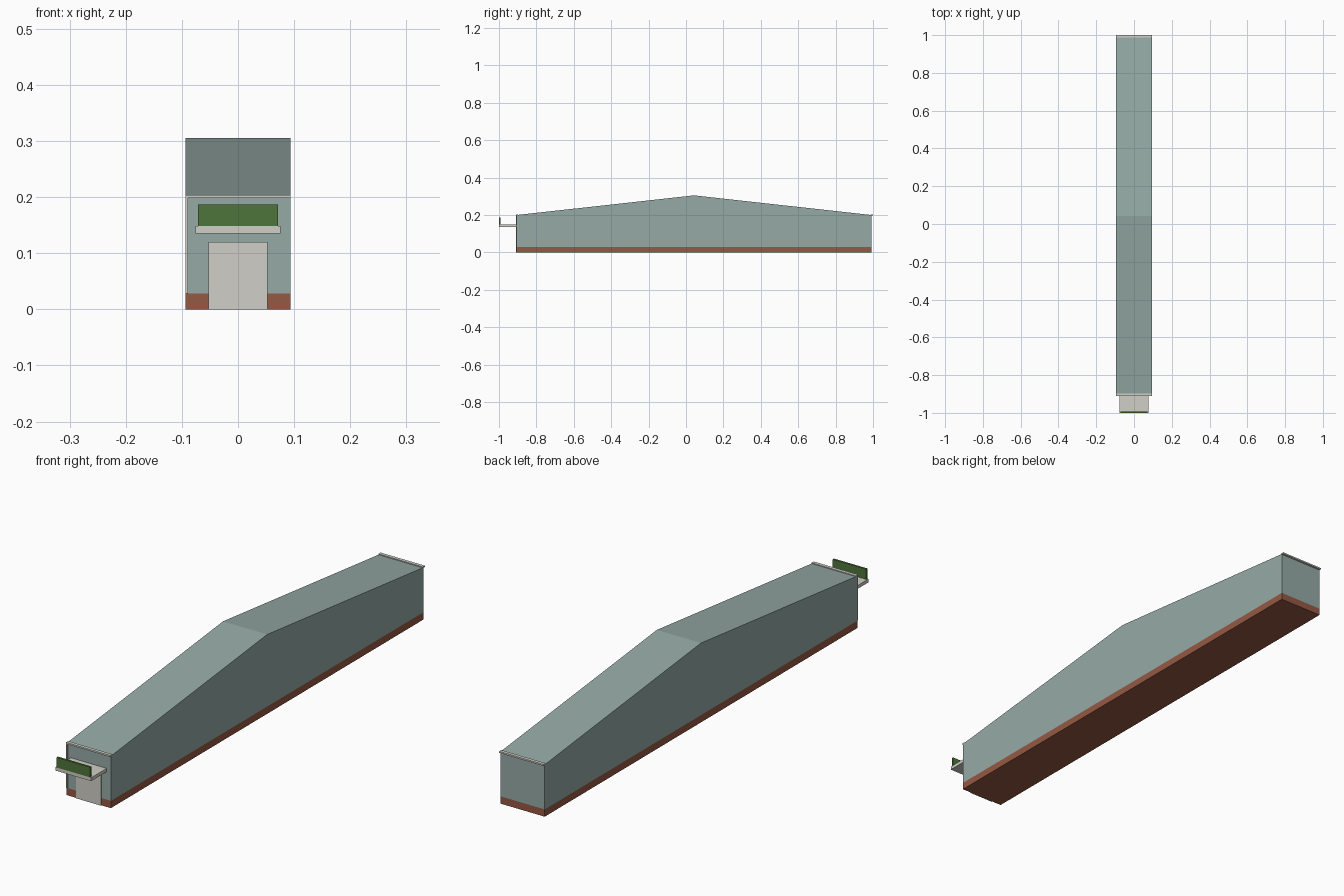
import bpy
import bmesh

if "Cube" in bpy.data.objects:
    bpy.data.objects.remove(bpy.data.objects["Cube"])


def material(name, rgb):
    """Flat colour given as sRGB 0-255, stored linear."""
    m = bpy.data.materials.new(name)
    lin = [((c / 255 + 0.055) / 1.055) ** 2.4 for c in rgb]
    m.diffuse_color = (*lin, 1)
    m.use_nodes = True
    m.node_tree.nodes["Principled BSDF"].inputs["Base Color"].default_value = m.diffuse_color
    return m


CLADDING = material("grey_green_cladding", (149, 170, 166))
BRICK = material("brick_red", (149, 88, 67))
TRIM = material("off_white_trim", (208, 207, 199))
GREEN = material("sign_green", (79, 117, 59))


def extrude_profile(name, profile, x0, x1, mat):
    """Extrude a (y, z) outline along x."""
    bm = bmesh.new()
    face = bm.faces.new([bm.verts.new((x0, y, z)) for y, z in profile])
    res = bmesh.ops.extrude_face_region(bm, geom=[face])
    verts = [v for v in res["geom"] if isinstance(v, bmesh.types.BMVert)]
    bmesh.ops.translate(bm, verts=verts, vec=(x1 - x0, 0, 0))
    bmesh.ops.recalc_face_normals(bm, faces=bm.faces[:])
    mesh = bpy.data.meshes.new(name)
    bm.to_mesh(mesh)
    bm.free()
    mesh.materials.append(mat)
    obj = bpy.data.objects.new(name, mesh)
    bpy.context.collection.objects.link(obj)
    return obj


def box(name, x, y, z, mat):
    return extrude_profile(
        name, [(y[0], z[0]), (y[1], z[0]), (y[1], z[1]), (y[0], z[1])],
        x[0], x[1], mat)


W = 0.094                       # half width
FRONT, BACK = -0.906, 0.992     # end walls
MID = (FRONT + BACK) / 2
PLINTH, EAVE, RIDGE = 0.028, 0.2, 0.305

# Hall with pitched roof on a brick plinth
extrude_profile("hall", [(FRONT, PLINTH), (BACK, PLINTH), (BACK, EAVE),
                         (MID, RIDGE), (FRONT, EAVE)], -W, W, CLADDING)
box("brick_plinth", (-W, W), (FRONT, BACK), (0, PLINTH), BRICK)

# Gutters along both eaves and one downpipe
box("front_gutter", (-W, W), (FRONT - 0.004, FRONT + 0.009), (0.198, 0.204), TRIM)
box("back_gutter", (-W, W), (BACK - 0.005, BACK + 0.008), (0.198, 0.204), TRIM)
box("downpipe", (-W, -W + 0.005), (FRONT - 0.004, FRONT), (PLINTH, 0.198), TRIM)

# Entrance door, canopy and sign board
box("door", (-0.053, 0.053), (FRONT - 0.003, FRONT), (0, 0.12), TRIM)
box("canopy", (-0.076, 0.076), (-1.0, FRONT), (0.135, 0.148), TRIM)
box("sign_board", (-0.071, 0.071), (-1.0, -0.992), (0.148, 0.187), GREEN)
